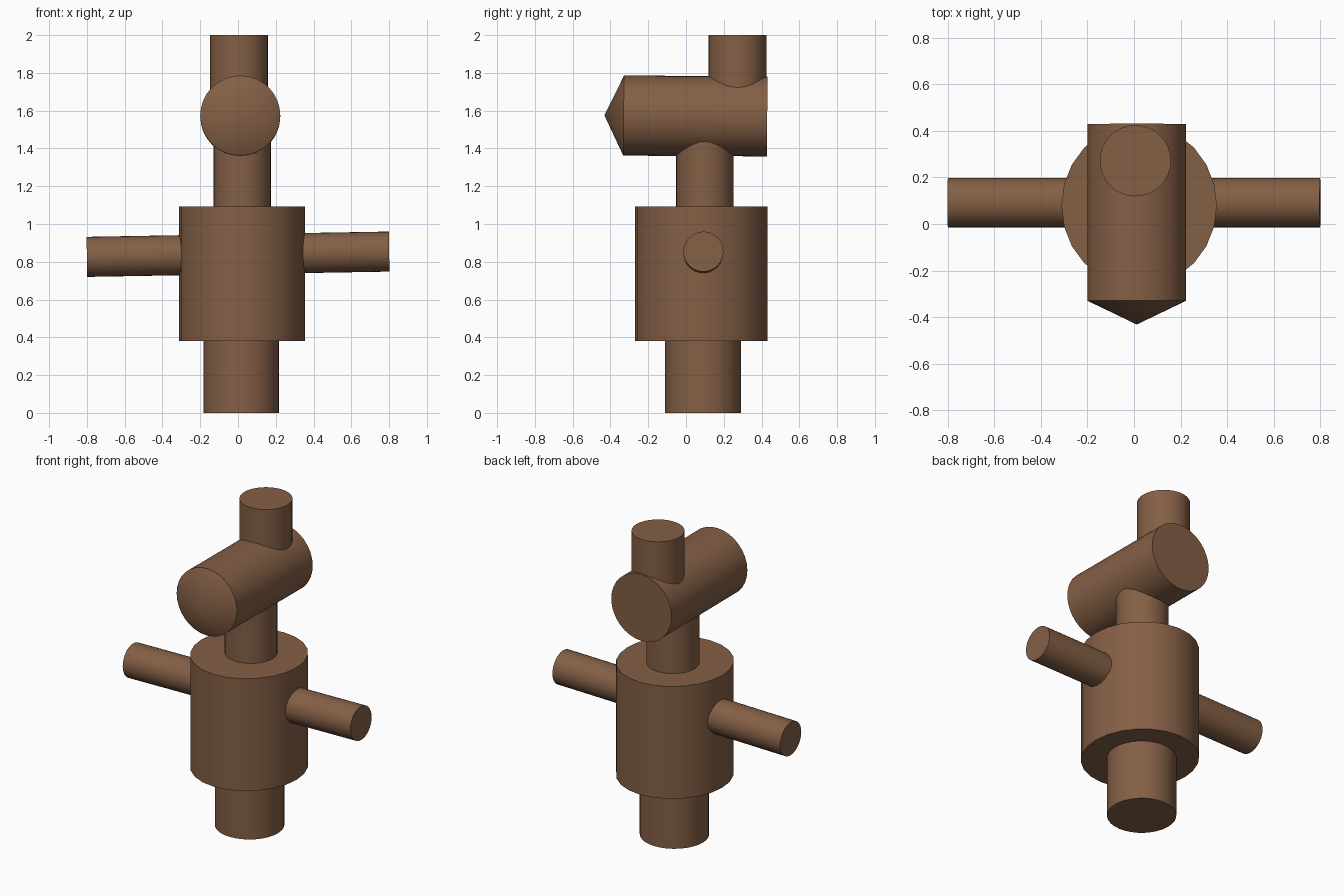
import bpy
import math
from mathutils import Vector

cube = bpy.data.objects.get("Cube")
if cube:
    bpy.data.objects.remove(cube, do_unlink=True)

# Single flat brown
brown = bpy.data.materials.new("brown")
brown.use_nodes = True
colour = (0.23, 0.115, 0.06, 1)
brown.diffuse_color = colour
brown.node_tree.nodes["Principled BSDF"].inputs["Base Color"].default_value = colour


def rod(name, start, end, radius, tip_radius=None, stretch=1.0, sides=32):
    """Cylinder or cone running from start to end, optionally oval in y."""
    start, end = Vector(start), Vector(end)
    axis = end - start
    tip = radius if tip_radius is None else tip_radius
    bpy.ops.mesh.primitive_cone_add(
        vertices=sides, radius1=radius, radius2=tip, depth=axis.length,
        location=(start + end) / 2,
        rotation=axis.to_track_quat('Z', 'Y').to_euler())
    obj = bpy.context.object
    obj.name = name
    obj.scale.y = stretch
    bpy.ops.object.transform_apply(location=False, rotation=False, scale=True)
    obj.data.materials.append(brown)
    bpy.ops.object.shade_smooth_by_angle(angle=math.radians(30))
    return obj


# Upright parts: base, torso, neck
rod("base", (0.018, 0.09, 0), (0.018, 0.09, 0.45), 0.2)
rod("torso", (0.022, 0.08, 0.38), (0.022, 0.08, 1.093), 0.334, stretch=1.05, sides=24)
rod("neck", (0.022, 0.1, 1.05), (0.022, 0.1, 1.5), 0.152)

# One slightly tilted bar forms both arms
rod("arms", (-0.8, 0.092, 0.826), (0.8, 0.092, 0.854), 0.106)

# Head lies front to back, with a pointed face
face = (0.012, -0.33, 1.574)
rod("head", (0.012, 0.43, 1.57), face, 0.212)
rod("face_cone", face, (0.012, -0.432, 1.575), 0.212, tip_radius=0)

# Hat rises from the back of the head
rod("hat", (0.006, 0.272, 1.6), (0.006, 0.272, 2.0), 0.153)
